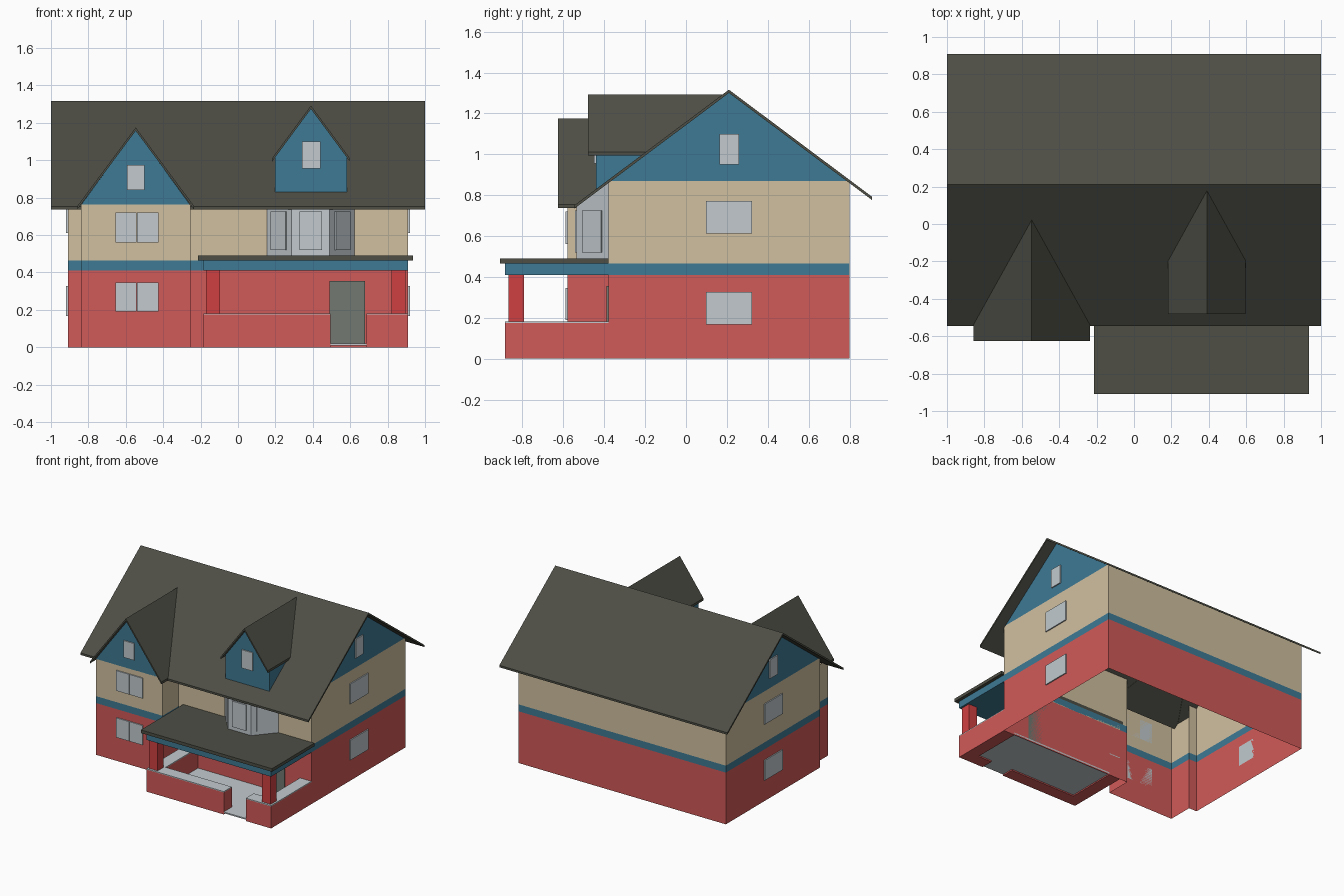
import bpy
from mathutils import Vector

if "Cube" in bpy.data.objects:
    bpy.data.objects.remove(bpy.data.objects["Cube"])


def srgb(r, g, b):
    f = lambda c: c / 12.92 if c <= 0.04045 else ((c + 0.055) / 1.055) ** 2.4
    return tuple(f(c / 255) for c in (r, g, b)) + (1,)


def material(name, *rgb):
    m = bpy.data.materials.new(name)
    m.diffuse_color = srgb(*rgb)
    m.use_nodes = True
    m.node_tree.nodes["Principled BSDF"].inputs["Base Color"].default_value = m.diffuse_color
    return m


RED = material("brick red", 208, 90, 88)
COLUMN = material("bright red", 208, 64, 66)
BLUE = material("trim blue", 62, 122, 148)
BEIGE = material("siding beige", 208, 192, 160)
ROOF = material("roof charcoal", 78, 78, 70)
PALE = material("pale grey", 194, 202, 206)
DOOR = material("door grey", 114, 120, 113)


def mesh(name, verts, faces, mats, idx=None):
    me = bpy.data.meshes.new(name)
    me.from_pydata([tuple(v) for v in verts], [], faces)
    for m in mats:
        me.materials.append(m)
    if idx:
        for p, i in zip(me.polygons, idx):
            p.material_index = i
    ob = bpy.data.objects.new(name, me)
    bpy.context.collection.objects.link(ob)
    return ob


def prism(name, loop, offset, mat):
    """Solid between a loop of points and its offset copy."""
    n, off = len(loop), Vector(offset)
    a = [Vector(p) for p in loop]
    normal = (a[1] - a[0]).cross(a[2] - a[0])
    if normal.dot(off) > 0:
        a.reverse()
    faces = [list(range(n)), list(range(2 * n - 1, n - 1, -1))]
    faces += [[(i + 1) % n, i, n + i, n + (i + 1) % n] for i in range(n)]
    return mesh(name, a + [p + off for p in a], faces, [mat])


def box(name, x0, x1, y0, y1, z0, z1, mat):
    return prism(name, [(x0, y0, z1), (x1, y0, z1), (x1, y1, z1), (x0, y1, z1)],
                 (0, 0, z0 - z1), mat)


def plate(name, p0, p1, z0, z1, mat=PALE, t=0.009):
    """Thin upright plate along a plan segment, facing right of travel."""
    d = Vector((p1[0] - p0[0], p1[1] - p0[1], 0)).normalized()
    return prism(name, [(*p0, z0), (*p1, z0), (*p1, z1), (*p0, z1)],
                 (d.y * t, -d.x * t, 0), mat)


# Key heights and the main roof slope
Z1, Z2, Z3 = 0.41, 0.465, 0.87
RIDGE_Y, RIDGE_Z, SLOPE = 0.21, 1.316, 0.748
WX, WF, WB = 0.91, -0.38, 0.80


def roof_y(z):
    return RIDGE_Y - (RIDGE_Z - z) / SLOPE


def roof_z(y):
    return RIDGE_Z - abs(y - RIDGE_Y) * SLOPE


# Banded wall shell, open at the bottom, including the projecting left bay
full = [(0, Z1, 0), (Z1, Z2, 1), (Z2, Z3, 2)]
bay = [(0, Z1, 0), (Z1, Z2, 1), (Z2, 0.762, 2)]
porch_wall = [(0, Z1, 0), (Z1, Z3, 2)]
BL, BR, BF = -0.84, -0.255, -0.58
plan = [((BR, WF), full), ((-0.185, WF), porch_wall), ((WX, WF), full),
        ((WX, WB), full), ((-WX, WB), full), ((-WX, WF), full),
        ((BL, WF), bay), ((BL, BF), bay), ((BR, BF), bay)]
verts, faces, idx = [], [], []
for i, (p, bands) in enumerate(plan):
    q = plan[(i + 1) % len(plan)][0]
    for za, zb, m in bands:
        k = len(verts)
        verts += [(*p, za), (*q, za), (*q, zb), (*p, zb)]
        faces.append([k, k + 1, k + 2, k + 3])
        idx.append(m)
mesh("house_walls", verts, faces, [RED, BLUE, BEIGE], idx)

# Side gables
for s, side in ((1, "right"), (-1, "left")):
    f = [0, 1, 2] if s > 0 else [2, 1, 0]
    mesh(side + "_gable", [(s * WX, WF, Z3), (s * WX, WB, Z3), (s * WX, RIDGE_Y, 1.31)],
         [f], [BLUE])

# Main roof
yf, yb, t = -0.545, 0.91, 0.016
prof = [(yf, roof_z(yf)), (RIDGE_Y, RIDGE_Z), (yb, roof_z(yb)),
        (yb, roof_z(yb) - t), (RIDGE_Y, RIDGE_Z - t), (yf, roof_z(yf) - t)]
prism("main_roof", [(-1, y, z) for y, z in prof], (2, 0, 0), ROOF)


def gable_roof(name, cx, half, front, ridge, eave):
    """Two slabs that die into the main roof along the valleys."""
    for s, side in ((-1, "left"), (1, "right")):
        x = cx + s * half
        prism(f"{name}_{side}", [(x, front, eave), (cx, front, ridge),
                                 (cx, roof_y(ridge), ridge), (x, roof_y(eave), eave)],
              (0, 0, -0.018), ROOF)


# Left bay gable and roof
gable_roof("bay_roof", -0.547, 0.312, -0.625, 1.175, 0.755)
mesh("bay_gable", [(BL, BF, 0.76), (BR, BF, 0.76), (-0.547, BF, 1.16)], [[0, 1, 2]], [BLUE])

# Dormer walls and roof
gable_roof("dormer_roof", 0.39, 0.207, -0.48, 1.292, 1.012)
DL, DR, DF, DT = 0.197, 0.583, -0.44, 1.015
DZ = roof_z(DF)
dy = roof_y(DT)
mesh("dormer_walls",
     [(DL, DF, DZ), (DR, DF, DZ), (DR, DF, DT), (0.39, DF, 1.28), (DL, DF, DT),
      (DR, dy, DT), (DL, dy, DT)],
     [[0, 1, 2, 3, 4], [1, 5, 2], [0, 4, 6]], [BLUE])

# Three-sided bay window rising from the porch roof
pts = [(0.155, WF), (0.287, -0.535), (0.49, -0.535), (0.622, WF)]
verts = [(*p, 0.485) for p in pts] + [(*p, roof_z(p[1]) - 0.008) for p in pts]
mesh("bay_window", verts, [[i, i + 1, i + 5, i + 4] for i in range(3)], [PALE])
for i in range(3):
    a, b = Vector(pts[i]), Vector(pts[i + 1])
    plate(f"bay_window_pane_{i}", tuple(a.lerp(b, 0.2)), tuple(a.lerp(b, 0.8)),
          0.52, 0.725)

# Front windows: double panes on the left bay, single panes in the gables
for level, z0, z1 in (("lower", 0.19, 0.345), ("upper", 0.56, 0.72)):
    for x0, x1 in ((-0.656, -0.542), (-0.54, -0.426)):
        plate(f"{level}_front_window", (x0, BF), (x1, BF), z0, z1)
plate("bay_gable_window", (-0.594, BF), (-0.5, BF), 0.842, 0.975)
plate("dormer_window", (0.343, DF), (0.44, DF), 0.955, 1.1)

# Side windows, same on both sides
for s, side in ((1, "right"), (-1, "left")):
    for level, y0, y1, z0, z1 in (("lower", 0.097, 0.323, 0.168, 0.327),
                                  ("upper", 0.097, 0.323, 0.612, 0.772),
                                  ("gable", 0.163, 0.26, 0.95, 1.1)):
        a, b = (s * WX, y0), (s * WX, y1)
        plate(f"{side}_{level}_window", *((a, b) if s > 0 else (b, a)), z0, z1)

# Front door
plate("front_door", (0.49, WF), (0.68, WF), 0.02, 0.355, DOOR)

# Porch: floor, low walls with pale caps, columns, beam and flat roof
PL, PR, PF, W = -0.185, 0.91, -0.885, 0.1
GL, GR = 0.495, 0.688
box("porch_floor", PL + W, PR - W, PF + W, WF, 0.01, 0.02, PALE)
box("porch_entry", GL, GR, PF, PF + W, 0.01, 0.02, PALE)
for name, x0, x1, y0, y1 in (("front_left", PL, GL, PF, PF + W),
                             ("front_right", GR, PR, PF, PF + W),
                             ("left", PL, PL + W, PF + W, WF),
                             ("right", PR - W, PR, PF + W, WF)):
    box(f"porch_wall_{name}", x0, x1, y0, y1, 0, 0.174, RED)
    box(f"porch_cap_{name}", x0, x1, y0, y1, 0.174, 0.181, PALE)
for name, x in (("left", -0.172), ("right", 0.82)):
    box(f"porch_column_{name}", x, x + 0.075, -0.868, -0.793, 0.181, Z1, COLUMN)
box("porch_beam", PL, PR, PF, WF, Z1, Z2, BLUE)
box("porch_roof", -0.215, 0.935, -0.91, WF, Z2, 0.49, ROOF)
